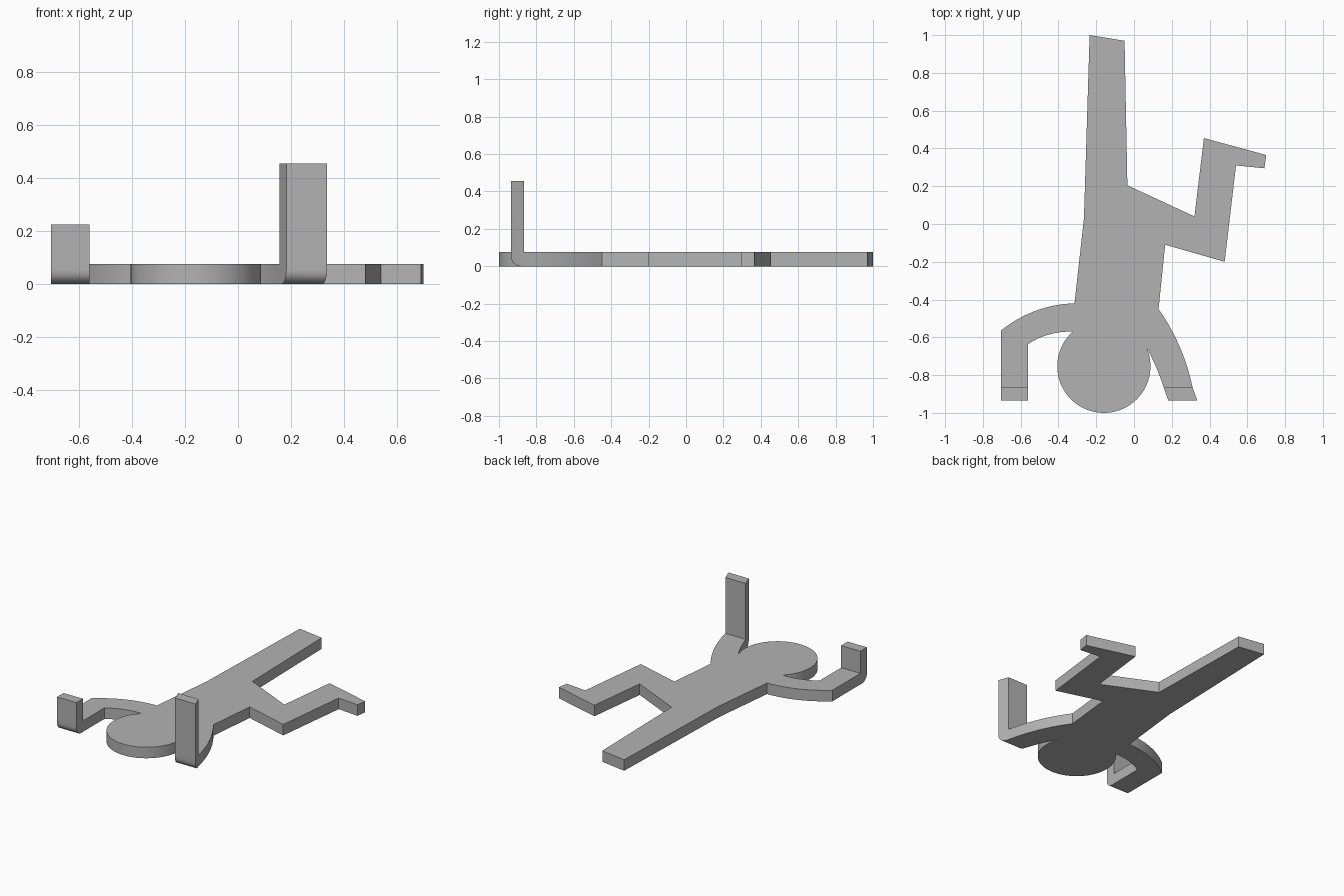
import bpy, bmesh, math
from mathutils import Vector

cube = bpy.data.objects.get("Cube")
if cube:
    bpy.data.objects.remove(cube, do_unlink=True)

THICK = 0.075      # plate thickness
WRIST = -0.865     # where the hands fold upward


def arc(a, m, b, steps):
    """Points on the circle from a through m to b."""
    a, m, b = Vector(a), Vector(m), Vector(b)
    p, q = m - a, b - a
    d = 2 * p.cross(q)
    c = a + Vector((q.y * p.length_squared - p.y * q.length_squared,
                    p.x * q.length_squared - q.x * p.length_squared)) / d
    r = (a - c).length
    t0 = math.atan2(a.y - c.y, a.x - c.x)
    t1 = math.atan2(b.y - c.y, b.x - c.x)
    sweep = (t1 - t0) % math.tau
    if d < 0:
        sweep -= math.tau
    return [(c.x + r * math.cos(t0 + sweep * i / steps),
             c.y + r * math.sin(t0 + sweep * i / steps)) for i in range(steps + 1)]


# Outline of the flat figure: legs, arms and head
straight_leg = [(-0.265, 0.03), (-0.235, 1.0), (-0.05, 0.97), (-0.035, 0.205)]
bent_leg = [(0.32, 0.04), (0.37, 0.455), (0.70, 0.365), (0.69, 0.295),
            (0.54, 0.31), (0.48, -0.20), (0.165, -0.11)]
left_arm_outer = arc((0.13, -0.45), (0.24, -0.645), (0.31, WRIST), 10)
left_arm_inner = arc((0.157, WRIST), (0.12, -0.765), (0.067, -0.655), 8)
head = arc((0.067, -0.655), (-0.16, -1.0), (-0.325, -0.57), 48)
right_arm_inner = arc((-0.325, -0.57), (-0.46, -0.588), (-0.56, -0.635), 8)
right_wrist = [(-0.56, WRIST), (-0.705, WRIST)]
right_arm_outer = arc((-0.705, -0.565), (-0.53, -0.463), (-0.315, -0.42), 12)
outline = (straight_leg + bent_leg + left_arm_outer + left_arm_inner + head[1:]
           + right_arm_inner[1:] + right_wrist + right_arm_outer)

bm = bmesh.new()
base = bm.faces.new([bm.verts.new((x, y, 0)) for x, y in outline])
ext = bmesh.ops.extrude_face_region(bm, geom=[base])
bmesh.ops.translate(bm, vec=(0, 0, THICK),
                    verts=[v for v in ext["geom"] if isinstance(v, bmesh.types.BMVert)])
bmesh.ops.recalc_face_normals(bm, faces=bm.faces[:])


def pull(face, offset):
    """Extrude one face by an offset and return the new end face."""
    end = bmesh.ops.extrude_discrete_faces(bm, faces=[face])["faces"][0]
    bmesh.ops.translate(bm, vec=offset, verts=end.verts[:])
    bm.normal_update()
    return end


def fold_hand(side, slant, height):
    """Extend the wrist, raise the hand, and round the fold underneath."""
    wrist = next(f for f in bm.faces if f.calc_center_median().x * side > 0
                 and all(abs(v.co.y - WRIST) < 1e-4 for v in f.verts))
    front = pull(wrist, (slant, -0.07, 0))
    fold = next(e for e in front.edges if all(v.co.z < 0.001 for v in e.verts))
    top_edge = next(e for e in front.edges
                    if all(v.co.z > THICK - 0.001 for v in e.verts))
    top = next(f for f in top_edge.link_faces if f != front)
    pull(top, (0, 0, height - THICK))
    bmesh.ops.bevel(bm, geom=[fold], offset=0.05, segments=6,
                    profile=0.5, affect='EDGES')


fold_hand(1, 0.025, 0.455)
fold_hand(-1, 0, 0.225)
bmesh.ops.recalc_face_normals(bm, faces=bm.faces[:])

mesh = bpy.data.meshes.new("handstand_figure")
bm.to_mesh(mesh)
bm.free()
figure = bpy.data.objects.new("handstand_figure", mesh)
bpy.context.collection.objects.link(figure)

# Plain grey material
grey = bpy.data.materials.new("plain grey")
grey.use_nodes = True
colour = (0.45, 0.45, 0.45, 1)
grey.diffuse_color = colour
grey.node_tree.nodes["Principled BSDF"].inputs["Base Color"].default_value = colour
mesh.materials.append(grey)

bpy.ops.object.select_all(action='DESELECT')
figure.select_set(True)
bpy.context.view_layer.objects.active = figure
bpy.ops.object.shade_smooth_by_angle(angle=math.radians(25))
